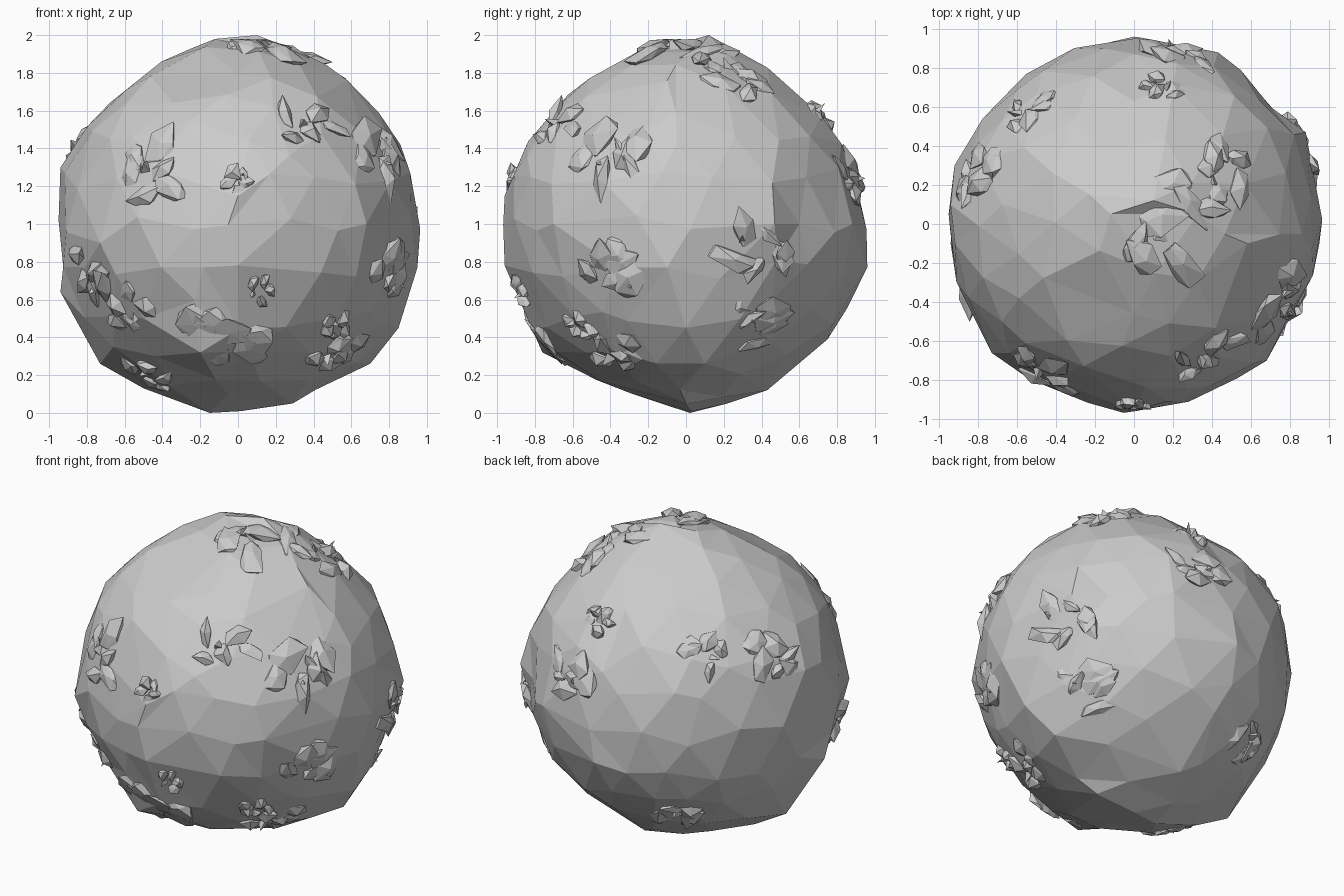
import bpy, bmesh, math, random
from mathutils import Vector

random.seed(5)
if "Cube" in bpy.data.objects:
    bpy.data.objects.remove(bpy.data.objects["Cube"], do_unlink=True)

stone = bpy.data.materials.new("grey stone")
stone.use_nodes = True
grey = (0.6, 0.6, 0.6, 1)
stone.diffuse_color = grey
stone.node_tree.nodes["Principled BSDF"].inputs["Base Color"].default_value = grey

CENTRE = Vector((0, 0, 1))
RADIUS = 0.945
LIMIT = Vector((.95, .95, .98))

# Corners that give the boulder its uneven outline, from the centre
CORNERS = [
    (-.12, .05, .98), (.1, .12, 1), (.33, .05, .91), (.58, -.1, .76),
    (.86, -.05, .42), (.95, -.1, -.23), (.85, 0, -.55), (.7, .1, -.74),
    (.29, 0, -.95), (-.15, .02, -1), (-.5, 0, -.87), (-.73, 0, -.74),
    (-.94, -.1, -.36), (-.95, .05, .02), (-.94, .1, .3), (0, -.46, .79),
    (0, -.96, .15), (0, -.96, -.22), (-.2, -.76, -.68), (0, .43, -.88),
    (0, .75, -.61), (0, .96, -.23), (0, .87, .33), (0, .63, .65),
    (.43, .88, 0), (.7, .6, 0), (.88, .47, 0), (.68, -.7, 0),
    (-.73, -.66, -.1), (-.92, .3, 0),
]

# Broken patches: direction from the centre, and patch radius
CRAGS = [
    (-.52, -.75, .27, .28), (0, -.94, .22, .14), (.4, -.7, .55, .2),
    (-.1, -.75, -.6, .3), (.1, -.88, -.35, .1), (.55, -.6, -.6, .14),
    (.8, -.4, -.22, .27), (-.8, -.45, -.3, .24), (.78, -.42, .38, .28),
    (.85, .35, -.12, .28), (.75, .42, -.55, .24), (.2, 0, .95, .32),
    (.45, .3, .8, .24), (.15, .72, .6, .14), (-.55, .6, .5, .17),
    (-.82, .25, .42, .25), (.25, .85, .25, .24), (-.4, .6, -.6, .24),
    (-.45, -.2, -.8, .2), (-.6, -.6, -.5, .2), (.55, -.4, -.72, .22),
]


def jitter(amount):
    return Vector([random.uniform(-amount, amount) for _ in range(3)])


def finish(bm, name):
    bmesh.ops.translate(bm, verts=bm.verts, vec=CENTRE)
    bmesh.ops.recalc_face_normals(bm, faces=bm.faces)
    mesh = bpy.data.meshes.new(name)
    bm.to_mesh(mesh)
    bm.free()
    mesh.materials.append(stone)
    ob = bpy.data.objects.new(name, mesh)
    bpy.context.collection.objects.link(ob)


def surface_radius(direction, corners):
    """Radius of the ball, pulled gently towards nearby corners."""
    total, weight = RADIUS * .5, .5
    for c in corners:
        w = math.exp(-((direction - c.normalized()).length / .2) ** 2)
        total += c.length * w
        weight += w
    return total / weight


def build_core(corners):
    """Ball of uneven facets that passes through every corner."""
    bm = bmesh.new()
    bmesh.ops.create_icosphere(bm, subdivisions=3, radius=1)
    for v in bm.verts:
        d = (v.co + jitter(.06)).normalized()
        v.co = d * (surface_radius(d, corners) + random.uniform(-.008, .012))
    free = set(bm.verts)
    for c in corners:
        nearest = min(free, key=lambda v: (v.co - c).length)
        nearest.co = c
        free.discard(nearest)
    finish(bm, "boulder_core")


def build_crag(direction, size, number, corners):
    """Overlapping jagged flakes and a leaning spike, wrapped on the ball."""
    n = Vector(direction).normalized()
    spin = n.to_track_quat('Z', 'Y').to_matrix()
    ground = surface_radius(n, corners)
    bm = bmesh.new()
    for i in range(3 + round(size * 12)):
        angle = i * 2.4 + random.uniform(-.4, .4)
        reach = size * random.uniform(.2, .75)
        middle = Vector((math.cos(angle) * reach, math.sin(angle) * reach, 0))
        # Flake: long, thin and tilted
        length, width = size * random.uniform(.35, .6), size * random.uniform(.2, .4)
        turn, tilt = random.uniform(0, math.tau), random.uniform(-.25, .25)
        flake = bmesh.ops.create_icosphere(bm, subdivisions=1, radius=1)["verts"]
        for v in flake:
            p = v.co * random.uniform(.6, 1.25)
            a, b = p.x * length, p.y * width
            v.co = middle + Vector((
                a * math.cos(turn) - b * math.sin(turn),
                a * math.sin(turn) + b * math.cos(turn),
                p.z * .045 + a * tilt - .015))
    # Spike: three-sided and leaning outward
    spike = bmesh.ops.create_cone(
        bm, cap_ends=True, cap_tris=True, segments=3,
        radius1=size * .4, radius2=0, depth=.14)["verts"]
    lean = Vector((random.uniform(-1, 1), random.uniform(-1, 1), 0)) * size * .5
    for v in spike:
        v.co += jitter(.02) + (lean if v.co.z > 0 else Vector((0, 0, -.02)))
    for v in bm.verts:
        # Bend over the ball and keep inside the outline
        height = min(ground + v.co.z, .995)
        d = (spin @ Vector((v.co.x, v.co.y, ground))).normalized()
        p = d * height
        v.co = [max(-m, min(m, c)) for c, m in zip(p, LIMIT)]
    finish(bm, f"crag_{number}")


corner_points = [Vector(c) for c in CORNERS]
build_core(corner_points)
for i, crag in enumerate(CRAGS):
    build_crag(crag[:3], crag[3], i + 1, corner_points)
